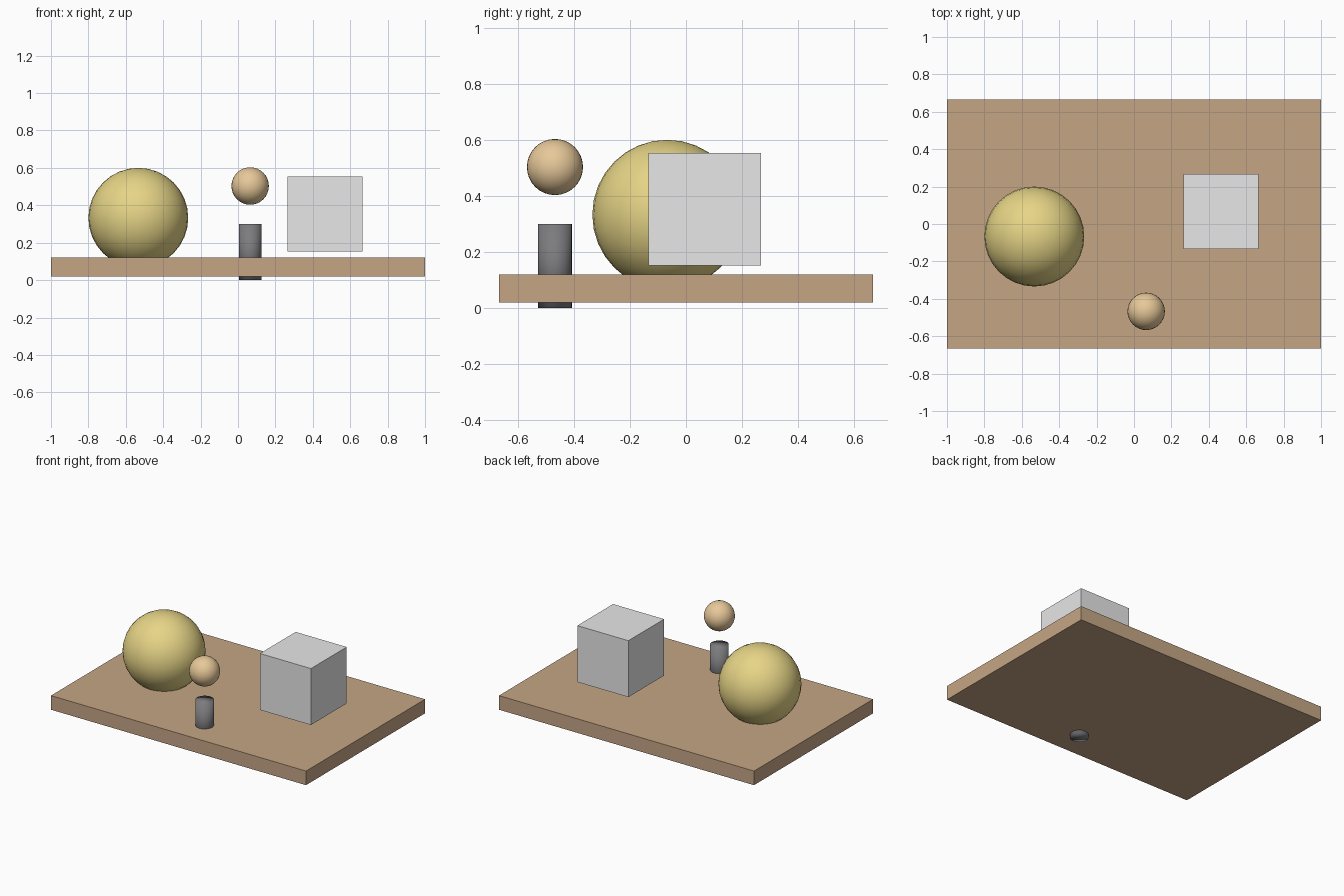
import bpy

# Remove the default cube
old = bpy.data.objects.get("Cube")
if old:
    bpy.data.objects.remove(old, do_unlink=True)


def material(name, r, g, b):
    mat = bpy.data.materials.new(name)
    mat.use_nodes = True
    mat.diffuse_color = (r, g, b, 1)
    mat.node_tree.nodes["Principled BSDF"].inputs["Base Color"].default_value = (r, g, b, 1)
    return mat


def finish(name, mat, smooth=False):
    obj = bpy.context.object
    obj.name = name
    obj.data.name = name
    obj.data.materials.append(mat)
    if smooth:
        bpy.ops.object.shade_smooth()
    return obj


def box(name, center, size, mat):
    bpy.ops.mesh.primitive_cube_add(size=1, location=center)
    obj = finish(name, mat)
    for v in obj.data.vertices:
        v.co = [c * s for c, s in zip(v.co, size)]


def ball(name, center, radius, mat):
    bpy.ops.mesh.primitive_uv_sphere_add(
        segments=32, ring_count=16, radius=radius, location=center)
    finish(name, mat, smooth=True)


wood = material("light brown", 0.56, 0.38, 0.235)
yellow = material("soft yellow", 0.79, 0.66, 0.24)
peach = material("pale orange", 0.80, 0.58, 0.32)
white = material("off white", 0.8, 0.8, 0.8)
grey = material("dark grey", 0.2, 0.2, 0.21)

# Flat board
box("board", (0, 0, 0.07), (2, 1.333, 0.1), wood)

# Large ball sunk into the board, and the cube hovering over it
ball("large_ball", (-0.533, -0.067, 0.333), 0.267, yellow)
box("block", (0.465, 0.067, 0.353), (0.4, 0.4, 0.4), white)

# Post through the board with a small ball floating above
bpy.ops.mesh.primitive_cylinder_add(
    vertices=32, radius=0.06, depth=0.3, location=(0.065, -0.467, 0.15))
finish("post", grey, smooth=True)
ball("small_ball", (0.065, -0.467, 0.503), 0.1, peach)
